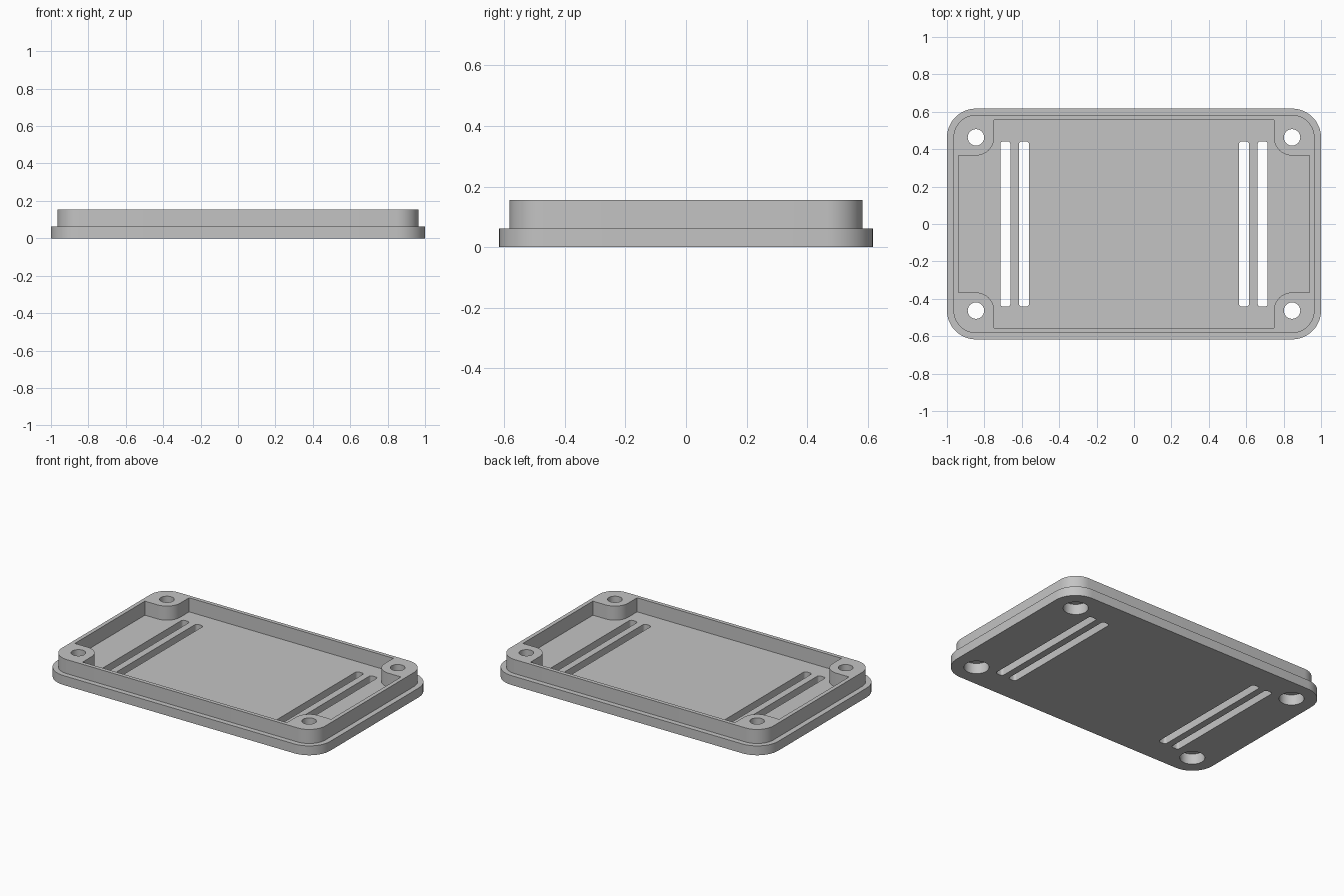
import bpy, bmesh, math

if "Cube" in bpy.data.objects:
    bpy.data.objects.remove(bpy.data.objects["Cube"])

HX, HY = 0.845, 0.463            # screw hole centre, shared by all corner arcs
PLATE_TOP, LIP_TOP = 0.062, 0.155

grey = bpy.data.materials.new("grey plastic")
grey.diffuse_color = (0.55, 0.55, 0.55, 1)
grey.use_nodes = True
grey.node_tree.nodes["Principled BSDF"].inputs["Base Color"].default_value = grey.diffuse_color


def arc(cx, cy, r, a0, a1, n=12):
    return [(cx + r * math.cos(math.radians(a0 + (a1 - a0) * i / n)),
             cy + r * math.sin(math.radians(a0 + (a1 - a0) * i / n))) for i in range(n + 1)]


def four_way(q):
    """Mirror a first-quadrant outline into a closed anticlockwise loop."""
    r = q[::-1]
    return (q + [(-x, y) for x, y in r] + [(-x, -y) for x, y in q] + [(x, -y) for x, y in r])


def prism(name, pts, z0, z1):
    bm = bmesh.new()
    face = bm.faces.new([bm.verts.new((x, y, z0)) for x, y in pts])
    ext = bmesh.ops.extrude_face_region(bm, geom=[face])
    bmesh.ops.translate(bm, vec=(0, 0, z1 - z0),
                        verts=[v for v in ext["geom"] if isinstance(v, bmesh.types.BMVert)])
    bmesh.ops.recalc_face_normals(bm, faces=bm.faces)
    me = bpy.data.meshes.new(name)
    bm.to_mesh(me)
    bm.free()
    me.materials.append(grey)
    ob = bpy.data.objects.new(name, me)
    bpy.context.collection.objects.link(ob)
    return ob


def combine(target, tool, operation):
    mod = target.modifiers.new("bool", "BOOLEAN")
    mod.operation, mod.solver, mod.object = operation, "EXACT", tool
    bpy.context.view_layer.objects.active = target
    bpy.ops.object.modifier_apply(modifier=mod.name)
    bpy.data.objects.remove(tool)


def rounded_rect(cx, cy, hx, hy, r, n=12):
    return [(cx + x, cy + y) for x, y in four_way(arc(hx - r, hy - r, r, 0, 90, n))]


# base plate with the raised lip
lid = prism("lid", rounded_rect(0, 0, 1.0, 0.617, 0.155), 0, PLATE_TOP)
combine(lid, prism("lip", rounded_rect(0, 0, 0.965, 0.583, 0.12), 0.03, LIP_TOP), "UNION")

# pocket, leaving a rounded boss in each corner
pocket = four_way([(0.938, HY - 0.097)] + arc(HX, HY, 0.097, -90, -180) + [(HX - 0.097, 0.557)])
combine(lid, prism("pocket", pocket, PLATE_TOP, 0.3), "DIFFERENCE")

# screw holes with counterbores underneath
for sx in (-1, 1):
    for sy in (-1, 1):
        for r, top in ((0.0755, 0.07), (0.044, 0.3)):
            ring = arc(sx * HX, sy * HY, r, 0, 360, 40)[:-1]
            combine(lid, prism("hole", ring, -0.1, top), "DIFFERENCE")

# strap slots
for sx in (-1, 1):
    for x in (0.588, 0.688):
        slot = rounded_rect(sx * x, 0, 0.027, 0.442, 0.016, 5)
        combine(lid, prism("slot", slot, -0.1, 0.3), "DIFFERENCE")

bpy.ops.object.select_all(action="DESELECT")
lid.select_set(True)
bpy.context.view_layer.objects.active = lid
bpy.ops.object.shade_smooth_by_angle(angle=math.radians(30))
